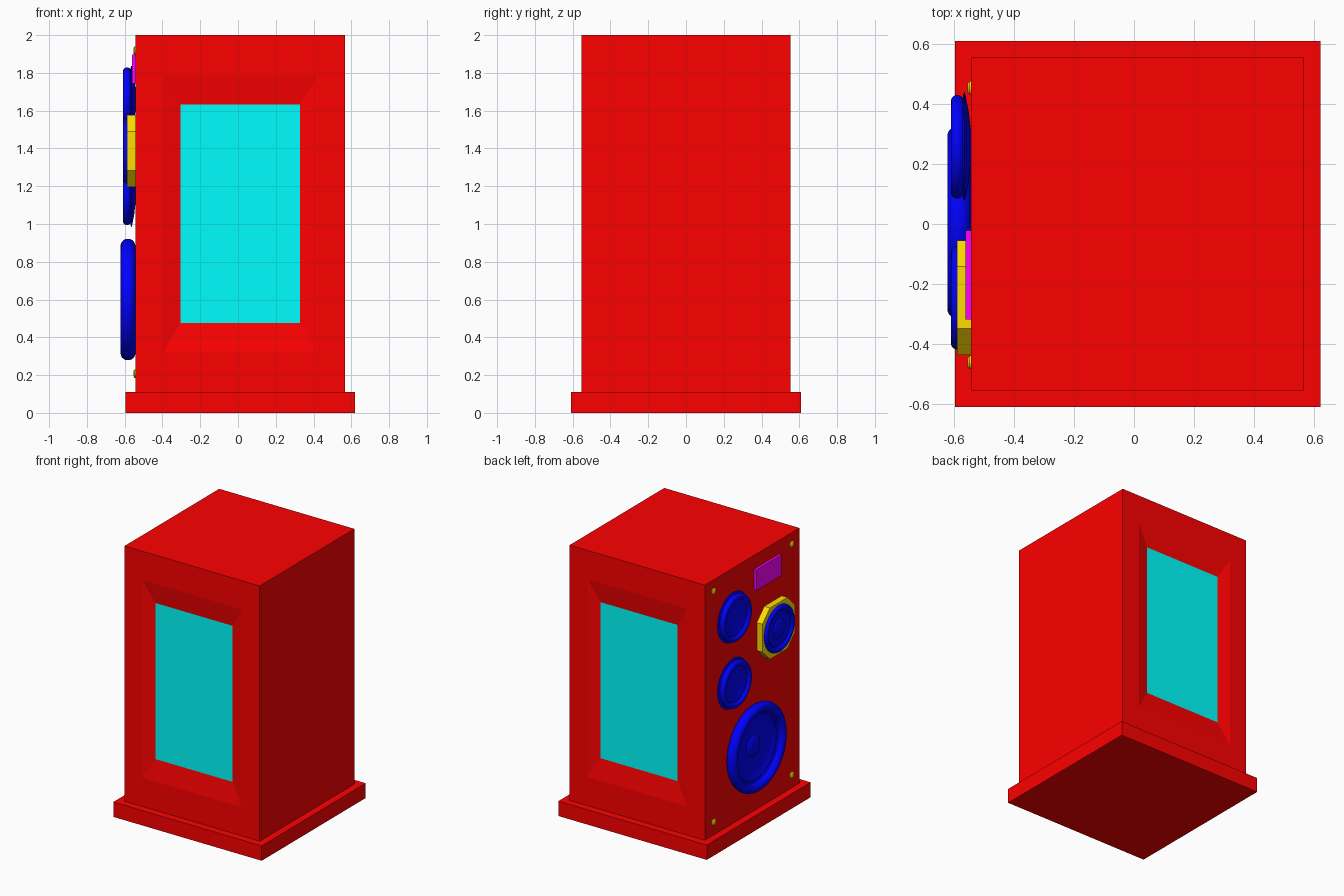
import bpy, bmesh, math
from mathutils import Vector

if "Cube" in bpy.data.objects:
    bpy.data.objects.remove(bpy.data.objects["Cube"])

CX = 0.012         # cabinet centre in x
FACE = -0.542      # baffle plane (left side)
HALF = 0.554


def mat(name, rgb):
    m = bpy.data.materials.new(name)
    m.diffuse_color = (*rgb, 1)
    m.use_nodes = True
    m.node_tree.nodes["Principled BSDF"].inputs["Base Color"].default_value = m.diffuse_color
    return m


RED = mat("red", (1, 0, 0))
CYAN = mat("cyan", (0, 1, 1))
BLUE = mat("blue", (0, 0, 1))
YELLOW = mat("yellow", (1, 0.72, 0))
MAGENTA = mat("magenta", (1, 0, 1))


def finish(bm, name, *mats, smooth=None):
    bmesh.ops.recalc_face_normals(bm, faces=bm.faces)
    me = bpy.data.meshes.new(name)
    bm.to_mesh(me)
    bm.free()
    ob = bpy.data.objects.new(name, me)
    bpy.context.collection.objects.link(ob)
    for m in mats:
        me.materials.append(m)
    if smooth:
        bpy.ops.object.select_all(action='DESELECT')
        ob.select_set(True)
        bpy.context.view_layer.objects.active = ob
        bpy.ops.object.shade_smooth_by_angle(angle=math.radians(smooth))
    return ob


def box_bm(x, y, z):
    bm = bmesh.new()
    bmesh.ops.create_cube(bm, size=1)
    for v in bm.verts:
        v.co = [(a + b) / 2 + c * (b - a) for (a, b), c in zip((x, y, z), v.co)]
    return bm


def lathe(name, profile, y, z, material, segs=48, smooth=40):
    """Revolve (radius, height) points about an axis pointing out of the baffle."""
    bm = bmesh.new()
    rings = []
    for r, h in profile:
        if r == 0:
            rings.append([bm.verts.new((FACE - h, y, z))] * segs)
        else:
            rings.append([bm.verts.new((FACE - h, y + r * math.cos(2 * math.pi * i / segs),
                                        z + r * math.sin(2 * math.pi * i / segs)))
                          for i in range(segs)])
    for a, b in zip(rings, rings[1:]):
        for i in range(segs):
            j = (i + 1) % segs
            bm.faces.new(list(dict.fromkeys((a[i], a[j], b[j], b[i]))))
    return finish(bm, name, material, smooth=smooth)


def rim(r, h, rr, rh, n=10):
    """Rounded rim: half ellipse section from outer bottom over to the inside."""
    return [(r + rr * math.cos(t), h + rh * math.sin(t))
            for t in (math.radians(-60 + 240 * i / n) for i in range(n + 1))]


# Plinth
finish(box_bm((CX - 0.608, CX + 0.608), (-0.608, 0.608), (0, 0.11)), "plinth", RED)

# Cabinet with a sloped recess and coloured grille on front and back
bm = box_bm((CX - HALF, CX + HALF), (-HALF, HALF), (0.11, 2.0))
bm.normal_update()
for face in [f for f in bm.faces if abs(f.normal.y) > 0.9]:
    side = math.copysign(1, face.normal.y)
    for hx, hz, depth in ((0.408, 0.732, 0.0), (0.316, 0.578, 0.022)):
        bmesh.ops.inset_individual(bm, faces=[face], thickness=0.02)
        mid = face.calc_center_median()
        for v in face.verts:
            v.co = (CX + math.copysign(hx, v.co.x - mid.x), side * (HALF - depth),
                    1.055 + math.copysign(hz, v.co.z - mid.z))
    face.material_index = 1
finish(bm, "cabinet", RED, CYAN)

# Woofer: fat rim, surround step, shallow cone, dust cap
lathe("woofer",
      [(0.285, 0.0)] + rim(0.288, 0.041, 0.034, 0.038)
      + [(0.245, 0.034), (0.235, 0.036), (0.225, 0.030), (0.16, 0.020), (0.078, 0.012),
         (0.07, 0.020), (0.05, 0.027), (0.025, 0.031), (0, 0.032)], 0.005, 0.6, BLUE)

# Midrange drivers and tweeter share a flared basket and rounded rim
basket = [(0.05, 0.0), (0.12, 0.008), (0.165, 0.017), (0.184, 0.022), (0.172, 0.026)]
ring = rim(0.152, 0.046, 0.020, 0.021)
for label, z in (("upper", 1.657), ("lower", 1.166)):
    lathe(label + "_midrange", basket + ring
          + [(0.128, 0.048), (0.118, 0.046), (0.08, 0.036), (0.04, 0.030), (0, 0.028)],
          0.257, z, BLUE)
lathe("tweeter", basket + ring
      + [(0.128, 0.052), (0.115, 0.054), (0.07, 0.048), (0.062, 0.054),
         (0.035, 0.060), (0, 0.062)], -0.245, 1.387, BLUE)

# Eight-sided tweeter mount: chamfered square extruded from the baffle
bm = bmesh.new()
a, b = 0.19, 0.103
outline = [(a, -b), (a, b), (b, a), (-b, a), (-a, b), (-a, -b), (-b, -a), (b, -a)]
base = bm.faces.new([bm.verts.new((FACE, -0.245 + u, 1.387 + v)) for u, v in outline])
ext = bmesh.ops.extrude_face_region(bm, geom=[base], use_keep_orig=True)["geom"]
bmesh.ops.translate(bm, vec=Vector((-0.046, 0, 0)),
                    verts=[g for g in ext if isinstance(g, bmesh.types.BMVert)])
finish(bm, "tweeter_mount", YELLOW)

# Badge plate
finish(box_bm((FACE - 0.019, FACE), (-0.318, -0.022), (1.745, 1.898)), "plate", MAGENTA)

# Corner screws
for i, (y, z) in enumerate([(y, z) for y in (0.453, -0.46) for z in (1.917, 0.208)]):
    lathe(f"screw_{i + 1}", [(0, 0), (0.023, 0), (0.023, 0.005), (0.015, 0.011), (0, 0.012)],
          y, z, YELLOW, segs=12)
